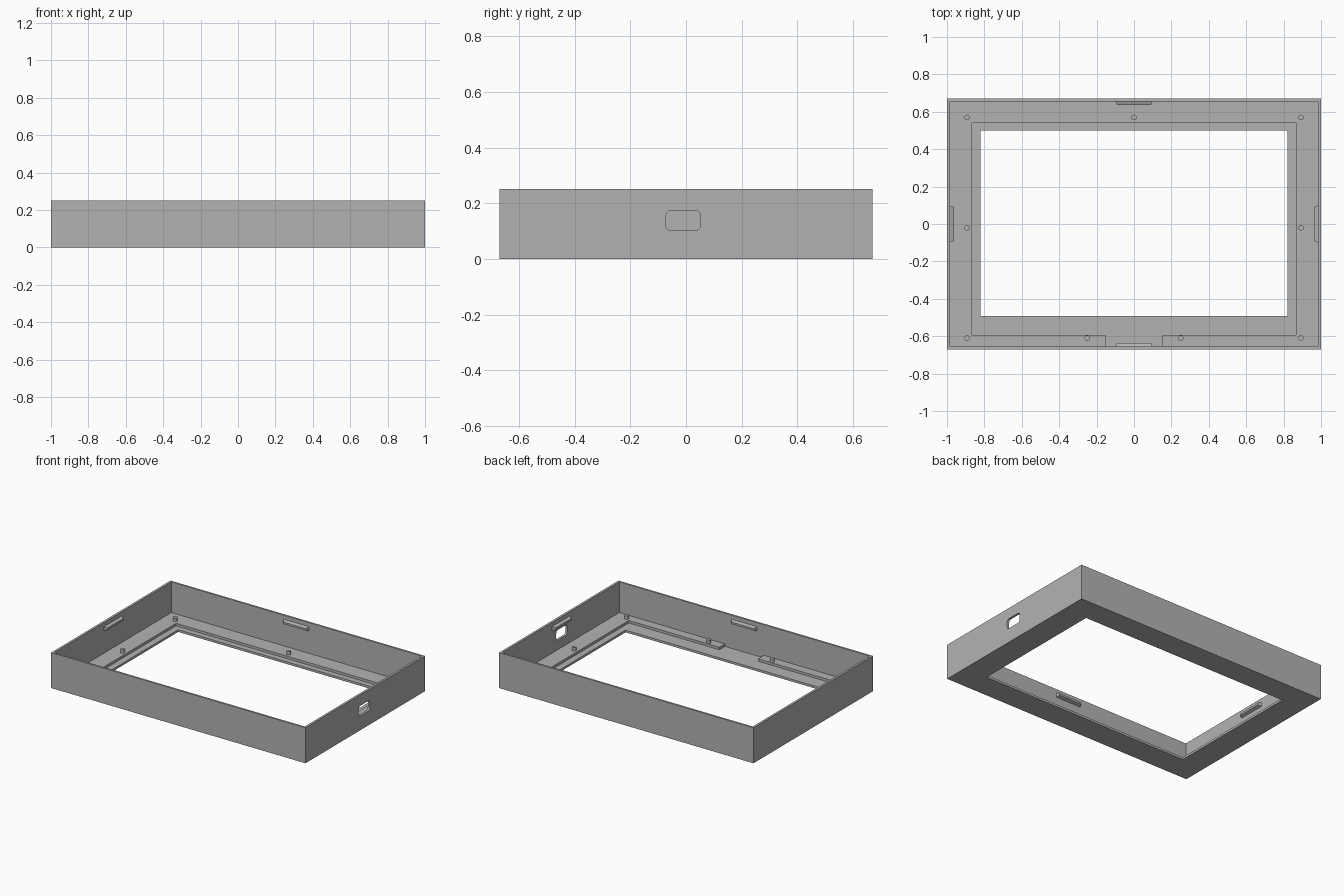
import bpy, bmesh, math
from mathutils import Matrix

cube = bpy.data.objects.get("Cube")
if cube:
    bpy.data.objects.remove(cube, do_unlink=True)

grey = bpy.data.materials.new("plain grey")
grey.use_nodes = True
colour = (0.45, 0.45, 0.45, 1)
grey.diffuse_color = colour
grey.node_tree.nodes["Principled BSDF"].inputs["Base Color"].default_value = colour

WALL_X, WALL_Y, TOP = 0.984, 0.656, 0.252
FLOOR, LEDGE = 0.034, 0.016


def finish(name, bm):
    bmesh.ops.recalc_face_normals(bm, faces=bm.faces)
    mesh = bpy.data.meshes.new(name)
    bm.to_mesh(mesh)
    bm.free()
    mesh.materials.append(grey)
    obj = bpy.data.objects.new(name, mesh)
    bpy.context.collection.objects.link(obj)
    return obj


def prism(name, outline, z0, z1):
    bm = bmesh.new()
    face = bm.faces.new([bm.verts.new((x, y, z0)) for x, y in outline])
    new = bmesh.ops.extrude_face_region(bm, geom=[face])["geom"]
    bmesh.ops.translate(bm, vec=(0, 0, z1 - z0),
                        verts=[v for v in new if isinstance(v, bmesh.types.BMVert)])
    return finish(name, bm)


def rect(x0, x1, y0, y1):
    return [(x0, y0), (x1, y0), (x1, y1), (x0, y1)]


# Outer block, hollowed by the cutters below
frame = prism("frame", rect(-1, 1, -0.67, 0.67), 0, TOP)

cavity = prism("cavity_cutter", rect(-WALL_X, WALL_X, -WALL_Y, WALL_Y), FLOOR, 0.5)
window = prism("window_cutter", rect(-0.82, 0.82, -0.492, 0.5), -0.1, 0.5)
# Recess around the window, with a channel running to the front wall
recess = prism("recess_cutter", [
    (-0.865, 0.54), (-0.865, -0.593), (-0.153, -0.593), (-0.153, -WALL_Y),
    (0.153, -WALL_Y), (0.153, -0.593), (0.865, -0.593), (0.865, 0.54)], LEDGE, 0.1)

# Rounded port in the left wall
bm = bmesh.new()
bmesh.ops.create_cube(bm, size=1, matrix=Matrix.Translation((0.99, -0.01, 0.138))
                      @ Matrix.Diagonal((0.1, 0.124, 0.072, 1)))
along = [e for e in bm.edges if abs(e.verts[0].co.x - e.verts[1].co.x) > 0.05]
bmesh.ops.bevel(bm, geom=along, offset=0.018, segments=5, profile=0.5, affect='EDGES')
port = finish("port_cutter", bm)

bpy.context.view_layer.objects.active = frame
for cutter in (cavity, recess, window, port):
    mod = frame.modifiers.new("cut", 'BOOLEAN')
    mod.operation, mod.solver, mod.object = 'DIFFERENCE', 'EXACT', cutter
    bpy.ops.object.modifier_apply(modifier=mod.name)
    bpy.data.objects.remove(cutter, do_unlink=True)


# Locating pins on the floor
def pin(x, y):
    bm = bmesh.new()
    bmesh.ops.create_cone(bm, cap_ends=True, segments=24, radius1=0.0145, radius2=0.0145,
                          depth=0.026, matrix=Matrix.Translation((x, y, FLOOR + 0.012)))
    obj = finish("pin", bm)
    bpy.context.view_layer.objects.active = obj
    obj.select_set(True)
    bpy.ops.object.shade_smooth_by_angle(angle=math.radians(40))
    obj.select_set(False)


bpy.ops.object.select_all(action='DESELECT')
for side in (-1, 1):
    for x, y in ((0.893, 0.57), (0.893, -0.02), (0.893, -0.61), (0.25, -0.61)):
        pin(side * x, y)
pin(0, 0.57)


# Tapered snap tabs, one in the middle of each wall
def tab(name, distance, angle):
    bm = bmesh.new()
    bmesh.ops.create_cube(bm, size=1)
    for v in bm.verts:
        tip = v.co.y < 0
        half, tall = (0.09, 0.007) if tip else (0.1, 0.016)
        v.co = (math.copysign(half, v.co.x),
                distance - 0.021 if tip else distance + 0.002,
                0.208 + math.copysign(tall, v.co.z))
    bm.transform(Matrix.Rotation(math.radians(angle), 4, 'Z'))
    finish(name, bm)


tab("back_tab", WALL_Y, 0)
tab("right_tab", WALL_X, 90)
tab("front_tab", WALL_Y, 180)
tab("left_tab", WALL_X, 270)
